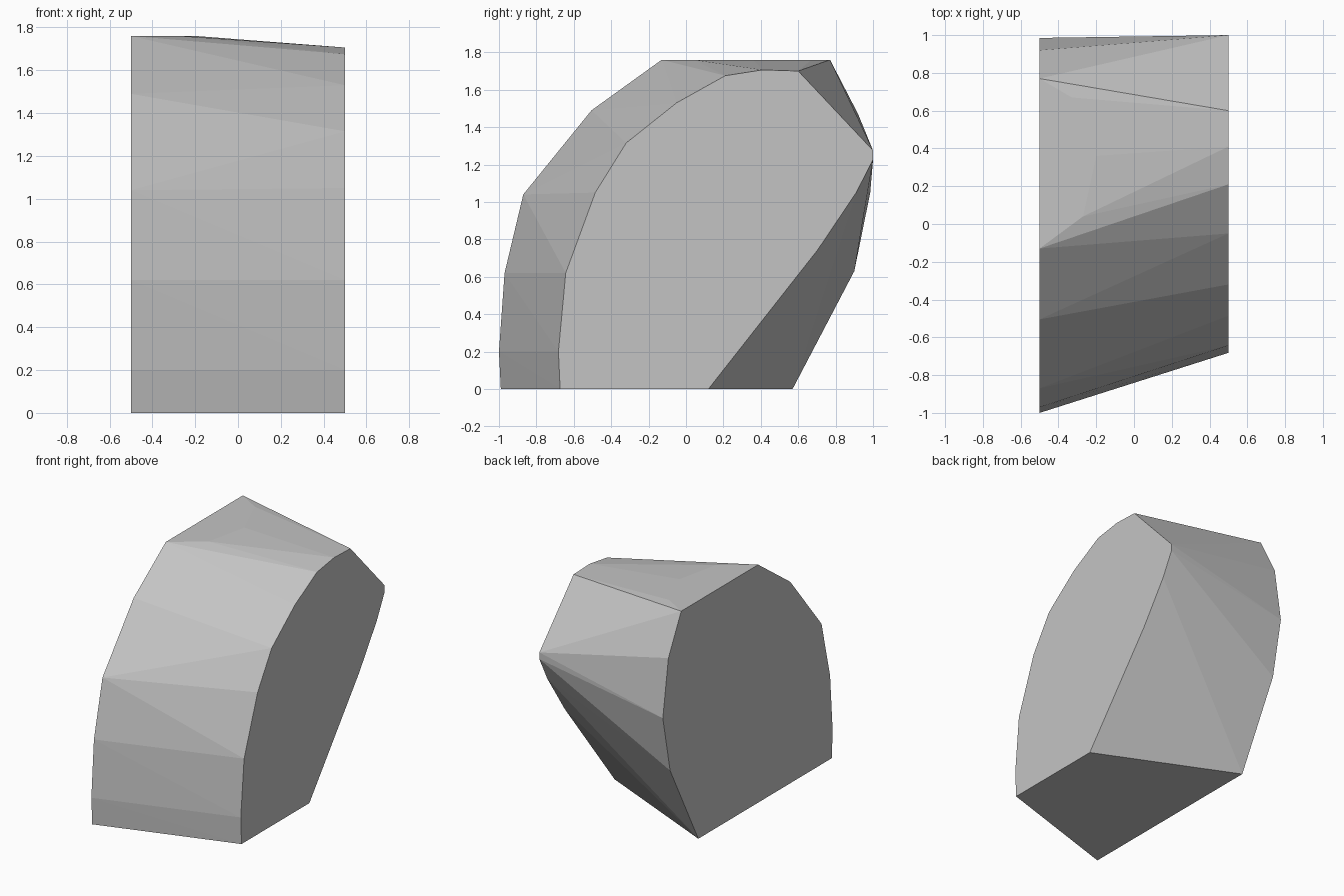
import bpy
import bmesh
import math

# Remove the default cube
cube = bpy.data.objects.get("Cube")
if cube:
    bpy.data.objects.remove(cube, do_unlink=True)

# Plain grey material
GREY = (0.55, 0.55, 0.55, 1.0)
grey = bpy.data.materials.new("plain_grey")
grey.use_nodes = True
grey.diffuse_color = GREY
grey.node_tree.nodes["Principled BSDF"].inputs["Base Color"].default_value = GREY

HALF_WIDTH = 0.5
TOP = 1.76

# Wide end cap outline (y, z), from the front foot over the top to the back foot
wide_cap = [
    (-0.99, 0), (-1, 0.2), (-0.97, 0.62), (-0.87, 1.04), (-0.505, 1.49),
    (-0.13, TOP), (0.77, TOP), (0.92, 1.47), (0.985, 1.05), (0.9, 0.63), (0.57, 0),
]

# Narrow end cap outline (y, z), leaning towards the back
narrow_cap = [
    (-0.673, 0), (-0.682, 0.2), (-0.643, 0.62), (-0.485, 1.05), (-0.32, 1.315),
    (-0.05, 1.53), (0.21, 1.675), (0.41, 1.706), (0.6, 1.7),
    (1, 1.275), (1, 1.226), (0.91, 1.05), (0.704, 0.744), (0.12, 0),
]

# Inner edge of the small flat on top (x, y)
top_flat = [(-0.27, 0.04), (-0.2, 0.36), (-0.33, 0.67)]

# Wrap a faceted skin around both caps and the top flat
bm = bmesh.new()
for x, outline in ((-HALF_WIDTH, wide_cap), (HALF_WIDTH, narrow_cap)):
    for y, z in outline:
        bm.verts.new((x, y, z))
for x, y in top_flat:
    bm.verts.new((x, y, TOP))
hull = bmesh.ops.convex_hull(bm, input=bm.verts[:])
loose = [v for v in bm.verts if not v.link_faces]
bmesh.ops.delete(bm, geom=loose, context="VERTS")

# Join the coplanar triangles of the flat caps, base and top
bmesh.ops.dissolve_limit(bm, angle_limit=math.radians(0.2),
                         verts=bm.verts[:], edges=bm.edges[:])
bmesh.ops.recalc_face_normals(bm, faces=bm.faces[:])

mesh = bpy.data.meshes.new("faceted_block")
bm.to_mesh(mesh)
bm.free()
mesh.materials.append(grey)
block = bpy.data.objects.new("faceted_block", mesh)
bpy.context.collection.objects.link(block)
